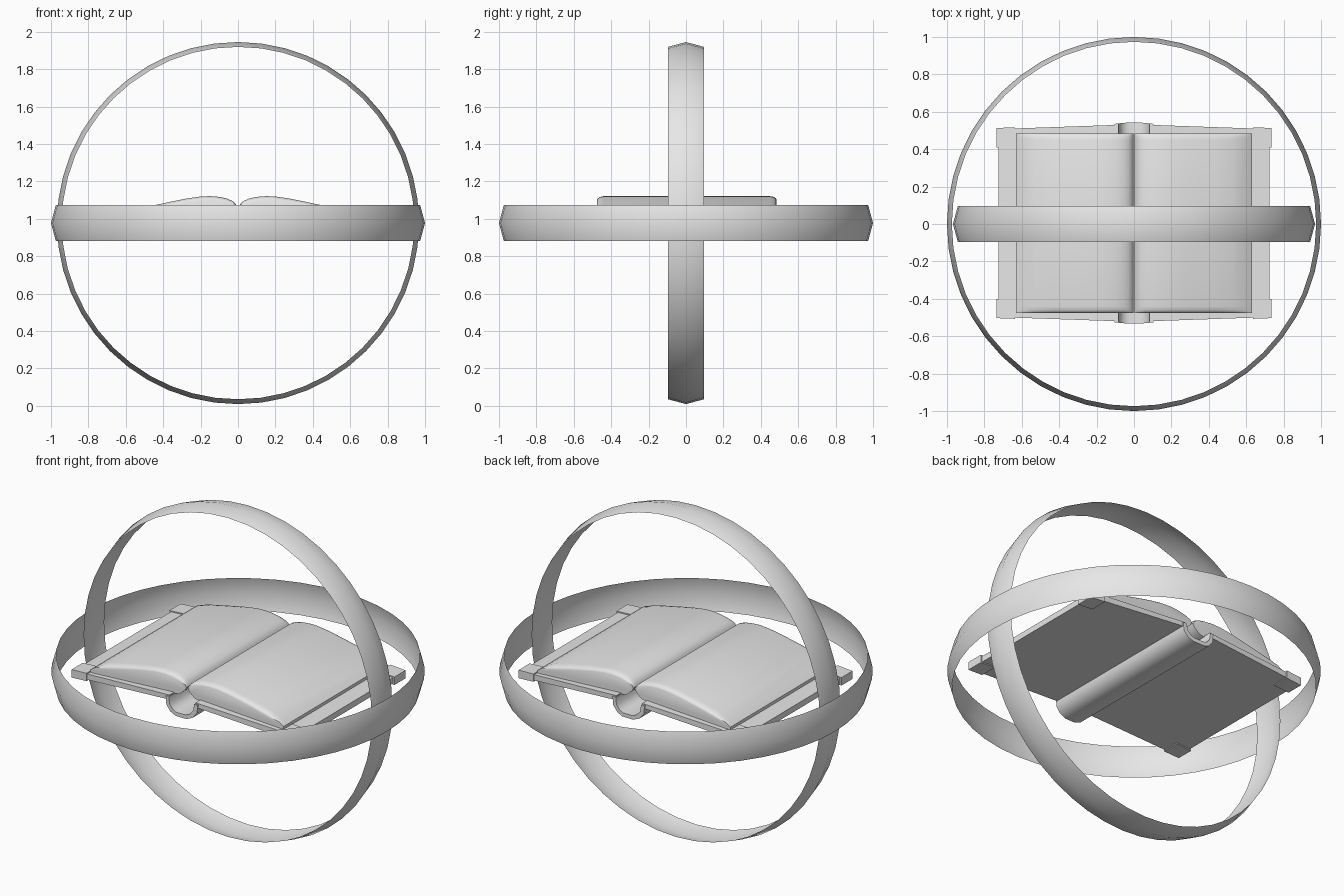
import bpy, bmesh, math

if "Cube" in bpy.data.objects:
    bpy.data.objects.remove(bpy.data.objects["Cube"])

MID = 0.977          # height of the common ring centre
YC = 0.005           # small depth offset of the book

grey = bpy.data.materials.new("light_grey")
grey.diffuse_color = (0.8, 0.8, 0.8, 1)
grey.use_nodes = True
grey.node_tree.nodes["Principled BSDF"].inputs["Base Color"].default_value = grey.diffuse_color


def finish(bm, name, mirror=False, angle=40):
    bmesh.ops.recalc_face_normals(bm, faces=bm.faces)
    me = bpy.data.meshes.new(name)
    bm.to_mesh(me)
    bm.free()
    ob = bpy.data.objects.new(name, me)
    bpy.context.collection.objects.link(ob)
    me.materials.append(grey)
    if mirror:
        m = ob.modifiers.new("mirror", 'MIRROR')
        m.use_clip = True
    bpy.ops.object.select_all(action='DESELECT')
    ob.select_set(True)
    bpy.context.view_layer.objects.active = ob
    bpy.ops.object.shade_smooth_by_angle(angle=math.radians(angle))
    return ob


def loft(name, sections, mirror=False, angle=40):
    """Skin a list of equal closed loops and cap both ends."""
    bm = bmesh.new()
    loops = [[bm.verts.new(p) for p in s] for s in sections]
    n = len(loops[0])
    for a, b in zip(loops, loops[1:]):
        for i in range(n):
            j = (i + 1) % n
            bm.faces.new((a[i], a[j], b[j], b[i]))
    bm.faces.new(loops[0])
    bm.faces.new(loops[-1])
    return finish(bm, name, mirror, angle)


def ring(name, radius, rot=0.0, n=48):
    """Thin band with a shallow ridge along its middle."""
    bm = bmesh.new()
    prof = [(radius - 0.026, -0.096), (radius, 0), (radius - 0.026, 0.096)]
    loops = []
    for i in range(n):
        t = 2 * math.pi * i / n
        loops.append([bm.verts.new((r * math.cos(t), r * math.sin(t), h)) for r, h in prof])
    for i in range(n):
        a, b = loops[i], loops[(i + 1) % n]
        for k in range(2):
            bm.faces.new((a[k], b[k], b[k + 1], a[k + 1]))
    ob = finish(bm, name)
    ob.location.z = MID
    ob.rotation_euler.x = rot
    return ob


# Two crossing rings
ring("horizontal_ring", 1.0)
ring("vertical_ring", 0.968, math.pi / 2)

# Page blocks: arched top, slanted fore edge, rounded ends
top = [(0.004, 1.062), (0.012, 1.08), (0.03, 1.095), (0.06, 1.109), (0.10, 1.117),
       (0.15, 1.121), (0.20, 1.119), (0.27, 1.109), (0.35, 1.093), (0.43, 1.076), (0.53, 1.054)]
under = [(0.60, 1.02), (0.63, 1.0), (0.63, 0.975), (0.11, 1.0), (0.05, 1.01), (0.015, 1.04)]
ends = [(0.48, 0.020), (0.476, 0.012), (0.466, 0.005), (0.445, 0.0)]
stations = [(-y, d) for y, d in ends] + [(y, d) for y, d in reversed(ends)]
loft("pages", [[(x, y + YC, z - d * min(1, x / 0.05)) for x, z in top] +
               [(x, y + YC, z) for x, z in under] for y, d in stations], True, 35)


# Covers: boards dropping slightly from the hinge to the outer edge
def board(x0, x1, y0, y1, extra=0.0):
    def zt(x): return 1.012 - (x - 0.09) * 0.055 + extra
    def zb(x): return 0.985 - (x - 0.09) * 0.068 - extra
    def yy(x, s): return YC + s * (0.528 - x * 0.035 + extra)
    def depth(x, v): return yy(x, math.copysign(1, v)) if abs(v) > 0.45 else YC + v
    return [[(x, depth(x, y0), zb(x)), (x, depth(x, y1), zb(x)),
             (x, depth(x, y1), zt(x)), (x, depth(x, y0), zt(x))] for x in (x0, x1)]


loft("cover", board(0.085, 0.725, -0.5, 0.5), True)

# Corner guards on the covers
for label, a, b in (("front", -0.5, -0.405), ("back", 0.405, 0.5)):
    loft(label + "_corner_guard", board(0.635, 0.735, a, b, 0.006), True)

# Hollow rounded spine
outer = [(0.105, 1.005), (0.10, 0.955), (0.072, 0.922), (0.035, 0.907)]
inner = [(0.03, 0.930), (0.055, 0.94), (0.077, 0.965), (0.083, 1.005)]
section = outer + [(-x, z) for x, z in reversed(outer)] + \
    [(-x, z) for x, z in reversed(inner)] + inner
loft("spine", [[(x, YC + s * (0.541 - 0.1 * abs(x)), z) for x, z in section] for s in (-1, 1)], angle=50)
